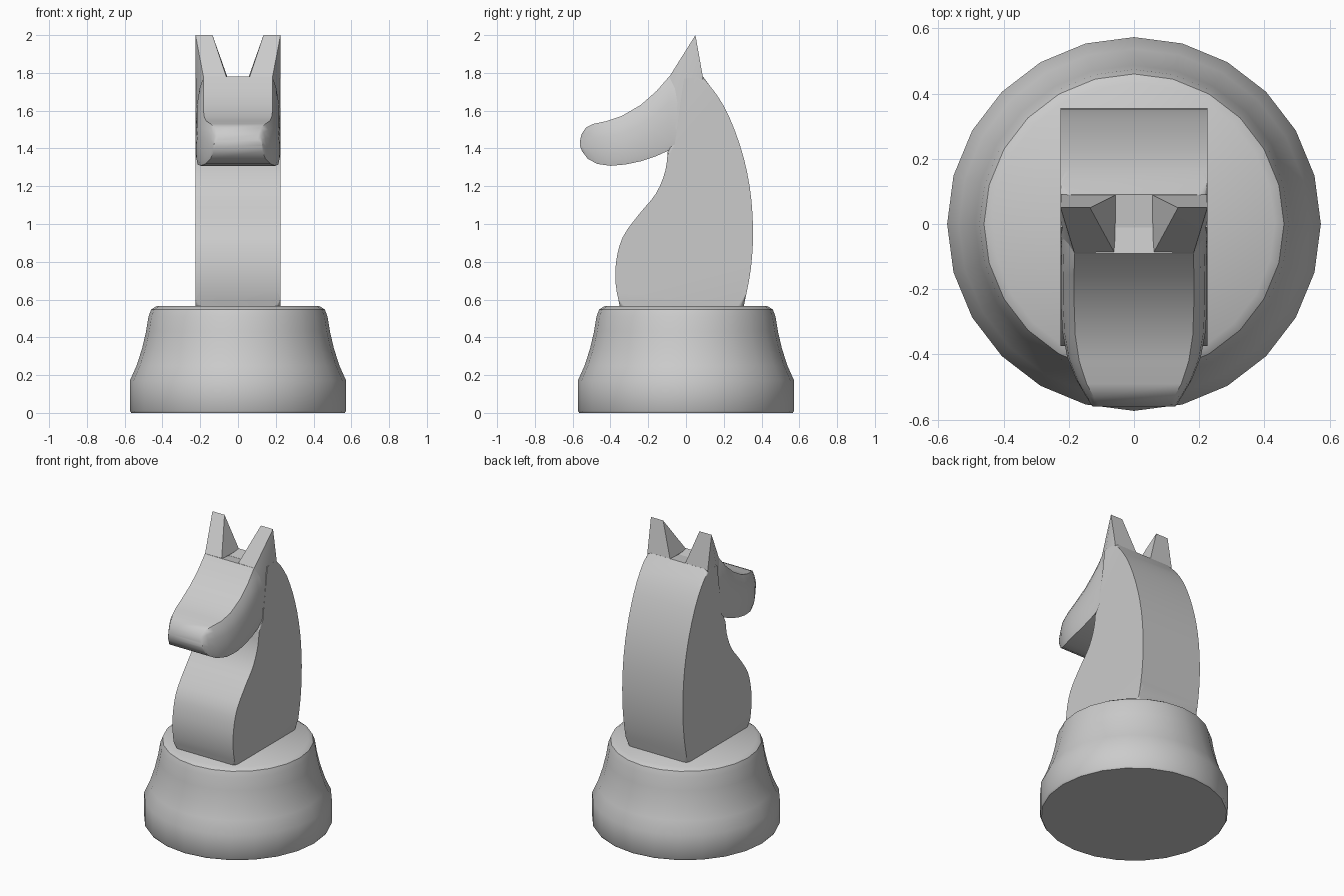
import bpy, bmesh, math
from mathutils import Vector

if "Cube" in bpy.data.objects:
    bpy.data.objects.remove(bpy.data.objects["Cube"])


def finish(bm, name, angle=35):
    bmesh.ops.recalc_face_normals(bm, faces=bm.faces)
    me = bpy.data.meshes.new(name)
    bm.to_mesh(me)
    bm.free()
    ob = bpy.data.objects.new(name, me)
    bpy.context.collection.objects.link(ob)
    bpy.ops.object.select_all(action='DESELECT')
    ob.select_set(True)
    bpy.context.view_layer.objects.active = ob
    bpy.ops.object.shade_smooth_by_angle(angle=math.radians(angle))
    return ob


def spline(pts, n=3):
    """Catmull-Rom curve through the points."""
    p = [Vector(q) for q in pts]
    p = [2 * p[0] - p[1]] + p + [2 * p[-1] - p[-2]]
    out = []
    for i in range(1, len(p) - 2):
        a, b, c, d = p[i - 1:i + 3]
        for k in range(n):
            t = k / n
            out.append(0.5 * (2 * b + (c - a) * t + (2 * a - 5 * b + 4 * c - d) * t * t
                              + (3 * b - a - 3 * c + d) * t ** 3))
    return out + [p[-2]]


def loft(bm, rings):
    vs = [[bm.verts.new(c) for c in r] for r in rings]
    n = len(vs[0])
    for a, b in zip(vs, vs[1:]):
        for i in range(n):
            bm.faces.new((a[i], a[(i + 1) % n], b[(i + 1) % n], b[i]))
    bm.faces.new(vs[0])
    bm.faces.new(vs[-1])


# Turned base, 24 sides
profile = [(0.565, 0), (0.573, 0.012), (0.573, 0.17), (0.537, 0.25), (0.508, 0.34), (0.487, 0.43),
           (0.474, 0.51), (0.46, 0.547), (0.432, 0.565)]
bm = bmesh.new()
loft(bm, [[(r * math.cos(i * math.tau / 24), r * math.sin(i * math.tau / 24), z)
           for i in range(24)] for r, z in profile])
finish(bm, "base")

# Neck: side outline extruded across, front and back corners rounded
W = 0.225
front = spline([(-0.35, 0.56), (-0.372, 0.68), (-0.37, 0.8), (-0.335, 0.93), (-0.25, 1.05),
                (-0.16, 1.16), (-0.11, 1.28), (-0.095, 1.4)])
back = spline([(0.09, 1.78), (0.2, 1.625), (0.285, 1.42), (0.337, 1.2), (0.355, 0.97),
               (0.343, 0.76), (0.305, 0.56)])
outline = [tuple(p) for p in front] + [(-0.06, 1.42), (-0.01, 1.77)] + [tuple(p) for p in back]
bm = bmesh.new()
loft(bm, [[(x, y, z) for y, z in outline] for x in (-W, W)])
curved = {(round(p[0], 4), round(p[1], 4)) for p in front + back}
edges = [e for e in bm.edges
         if abs(e.verts[0].co.x - e.verts[1].co.x) < 1e-4
         and all((round(v.co.y, 4), round(v.co.z, 4)) in curved for v in e.verts)
         and abs(e.verts[0].co.z - e.verts[1].co.z) > 1e-3]
bmesh.ops.bevel(bm, geom=edges, offset=0.045, segments=4, profile=0.5, affect='EDGES',
                clamp_overlap=True)
finish(bm, "neck")

# Head: lofted stations (top y, top z, bottom y, bottom z, half width)
stations = [(0.02, 1.765, 0.0, 1.41, 0.221), (-0.09, 1.78, -0.09, 1.39, 0.222),
            (-0.155, 1.705, -0.16, 1.358, 0.224), (-0.24, 1.63, -0.24, 1.332, 0.224),
            (-0.34, 1.572, -0.32, 1.315, 0.22), (-0.42, 1.545, -0.4, 1.308, 0.205),
            (-0.49, 1.53, -0.47, 1.318, 0.177), (-0.53, 1.51, -0.52, 1.345, 0.15),
            (-0.553, 1.475, -0.55, 1.385, 0.133), (-0.56, 1.445, -0.56, 1.41, 0.127)]
section = [(0, 0.97), (0.12, 1), (0.4, 1), (0.65, 0.97), (0.85, 0.91), (1, 0.82)]
rings = []
for ty, tz, by, bz, w in stations:
    half = [(w * f, by + (ty - by) * t, bz + (tz - bz) * t) for t, f in section]
    rings.append(half + [(-x, y, z) for x, y, z in reversed(half)])
bm = bmesh.new()
loft(bm, rings)
finish(bm, "head", 45)

# Ears: wedges flaring down into the cheeks
for side, s in (("left", -1), ("right", 1)):
    bm = bmesh.new()
    for x, y, z in [(0.135, 0.05, 2), (0.225, 0.05, 2), (0.055, 0.09, 1.775), (0.224, 0.09, 1.775),
                    (0.06, -0.088, 1.775), (0.183, -0.088, 1.78), (0.224, -0.055, 1.5),
                    (0.224, 0.0, 1.5)]:
        bm.verts.new((s * x, y, z))
    bmesh.ops.convex_hull(bm, input=bm.verts)
    finish(bm, side + "_ear", 25)
